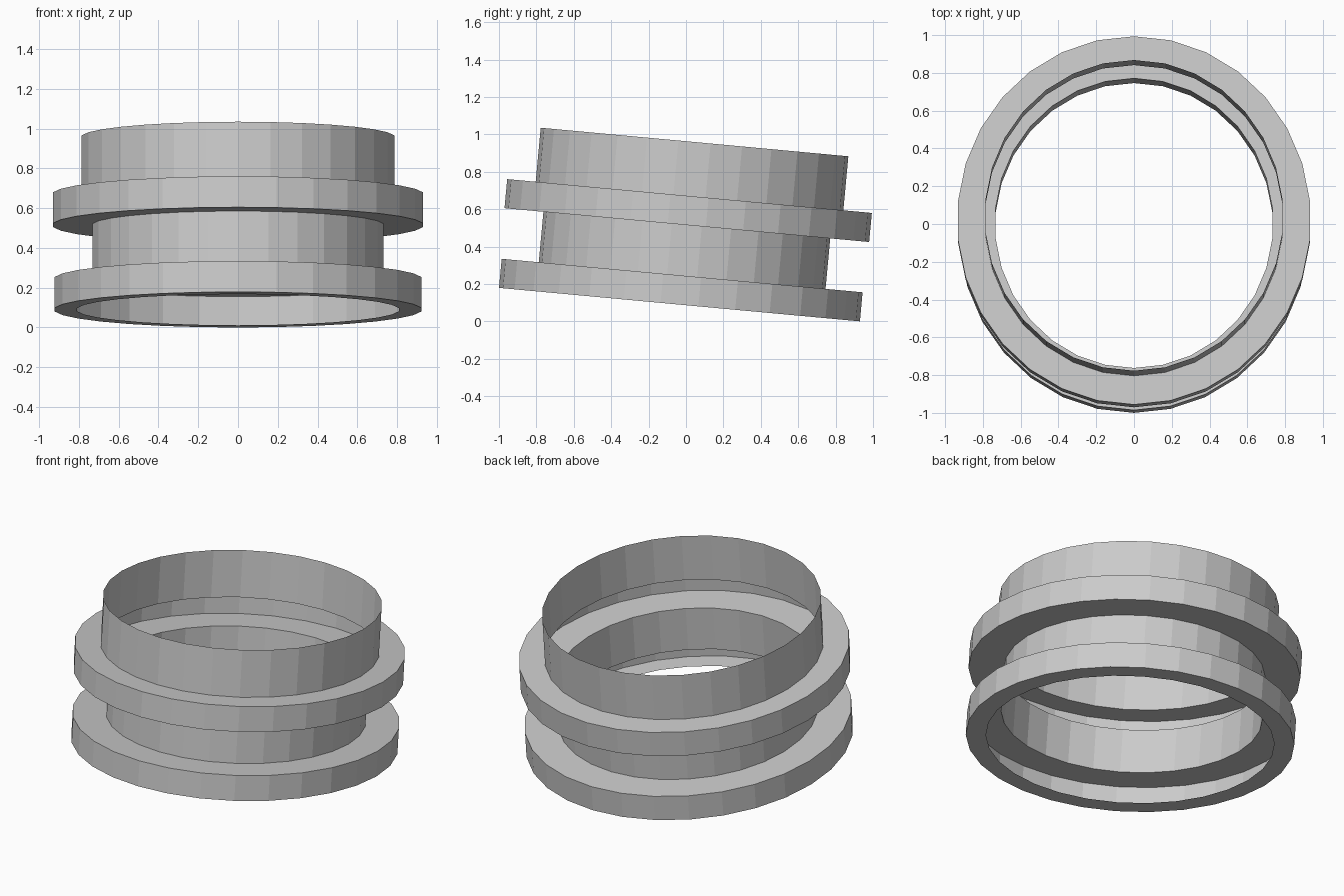
import bpy, bmesh, math
from mathutils import Matrix

if "Cube" in bpy.data.objects:
    bpy.data.objects.remove(bpy.data.objects["Cube"])

SIDES = 30
TILT = math.radians(-5.3)
X_RATIO = 0.957          # slightly oval in plan

# (radius, height) along the tilted axis: thin folded sheet, bottom lip to top rim
profile = [
    (0.85, 0.0), (0.969, 0.0), (0.969, 0.156), (0.77, 0.156),      # lower flange
    (0.77, 0.427), (0.979, 0.427), (0.979, 0.583), (0.826, 0.583),  # neck, upper flange
    (0.826, 0.873),                                                 # upper collar
]


def sweep(name, points):
    bm = bmesh.new()
    rings = []
    for r, h in points:
        ring = []
        for i in range(SIDES):
            a = 2 * math.pi * i / SIDES + math.pi / 2
            ring.append(bm.verts.new((r * X_RATIO * math.cos(a), r * math.sin(a), h)))
        rings.append(ring)
    for low, high in zip(rings, rings[1:]):
        for i in range(SIDES):
            j = (i + 1) % SIDES
            bm.faces.new((low[i], low[j], high[j], high[i]))
    # lean the whole sleeve backwards
    bm.transform(Matrix.Translation((0, -0.035, 0.09)) @ Matrix.Rotation(TILT, 4, 'X'))
    low_z = min(v.co.z for v in bm.verts)
    bm.transform(Matrix.Translation((0, 0, -low_z)))
    mesh = bpy.data.meshes.new(name)
    bm.to_mesh(mesh)
    bm.free()
    obj = bpy.data.objects.new(name, mesh)
    bpy.context.collection.objects.link(obj)
    return obj


sweep("flanged_sleeve", profile)
